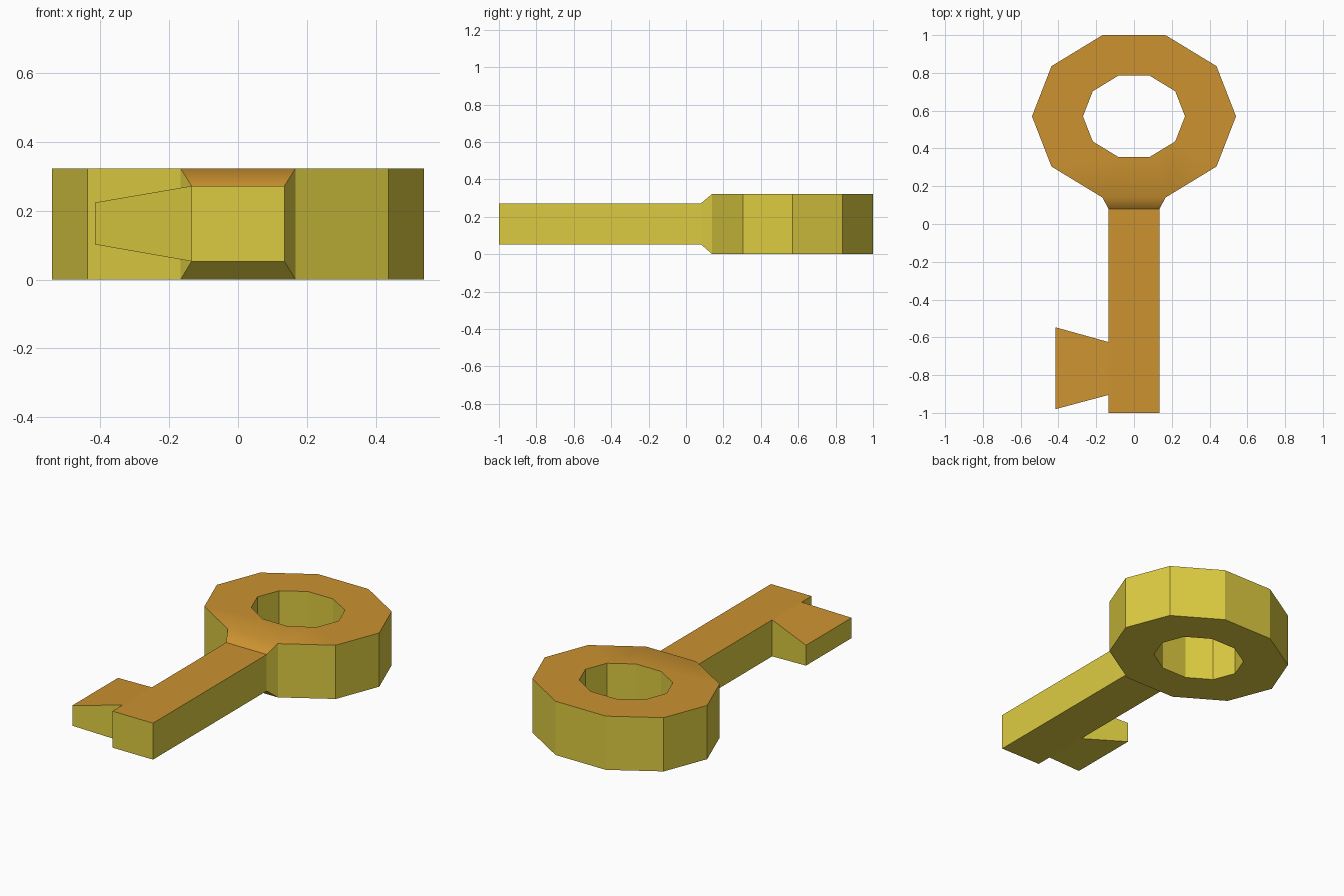
import bpy, bmesh, math

if "Cube" in bpy.data.objects:
    bpy.data.objects.remove(bpy.data.objects["Cube"])

def material(name, rgb):
    m = bpy.data.materials.new(name)
    m.diffuse_color = (*rgb, 1.0)
    m.use_nodes = True
    m.node_tree.nodes["Principled BSDF"].inputs["Base Color"].default_value = m.diffuse_color
    return m

yellow = material("yellow sides", (0.72, 0.60, 0.053))
orange = material("orange top", (0.60, 0.29, 0.03))

RING_H = 0.323            # ring thickness
Z0, Z1 = 0.053, 0.272     # shaft bottom and top
SHAFT_X, NECK_Y = 0.135, 0.08

def finish(name, bm):
    """Colour upward faces orange, keep only orange-to-orange edges smooth."""
    bm.normal_update()
    for f in bm.faces:
        f.material_index = 1 if f.normal.z > 0.3 else 0
        f.smooth = f.material_index == 1
    for e in bm.edges:
        e.smooth = all(f.material_index == 1 for f in e.link_faces)
    me = bpy.data.meshes.new(name)
    bm.to_mesh(me)
    bm.free()
    me.materials.append(yellow)
    me.materials.append(orange)
    ob = bpy.data.objects.new(name, me)
    bpy.context.collection.objects.link(ob)
    return ob

def loft(bm, a, b):
    for i in range(len(a)):
        j = (i + 1) % len(a)
        bm.faces.new((a[i], a[j], b[j], b[i]))

# Ten-sided ring
bm = bmesh.new()
N = 10
def loop(rx, ry, z):
    return [bm.verts.new((rx * math.cos(2 * math.pi * i / N),
                          0.57 + ry * math.sin(2 * math.pi * i / N), z))
            for i in range(N)]
ob_, ot = loop(0.54, 0.452, 0), loop(0.54, 0.452, RING_H)
ib, it = loop(0.27, 0.226, 0), loop(0.27, 0.226, RING_H)
for i in range(N):
    j = (i + 1) % N
    bm.faces.new((ot[i], ot[j], it[j], it[i]))
    bm.faces.new((ob_[j], ob_[i], ib[i], ib[j]))
    bm.faces.new((it[i], it[j], ib[j], ib[i]))
    if i != 7:            # front side opens into the neck
        bm.faces.new((ob_[i], ob_[j], ot[j], ot[i]))

# Tapered neck from the ring's front side down to the shaft
end = [bm.verts.new((x, NECK_Y, z)) for x, z in
       ((-SHAFT_X, Z0), (SHAFT_X, Z0), (SHAFT_X, Z1), (-SHAFT_X, Z1))]
loft(bm, end, [ob_[7], ob_[8], ot[8], ot[7]])
bmesh.ops.recalc_face_normals(bm, faces=bm.faces)
finish("ring_and_neck", bm)

# Shaft
bm = bmesh.new()
a = [bm.verts.new((x, -1, z)) for x, z in
     ((-SHAFT_X, Z0), (SHAFT_X, Z0), (SHAFT_X, Z1), (-SHAFT_X, Z1))]
b = [bm.verts.new((v.co.x, NECK_Y, v.co.z)) for v in a]
loft(bm, a, b)
bm.faces.new(a[::-1])
bmesh.ops.recalc_face_normals(bm, faces=bm.faces)
finish("shaft", bm)

# Flared tooth: taller at the shaft, wider at the tip
bm = bmesh.new()
def section(x, y0, y1, z0, z1):
    return [bm.verts.new((x, y, z)) for y, z in
            ((y0, z0), (y1, z0), (y1, z1), (y0, z1))]
root = section(-SHAFT_X, -0.905, -0.625, Z0, Z1)
tip = section(-0.415, -0.98, -0.547, 0.102, 0.224)
loft(bm, root, tip)
bm.faces.new(tip)
bmesh.ops.recalc_face_normals(bm, faces=bm.faces)
finish("tooth", bm)
